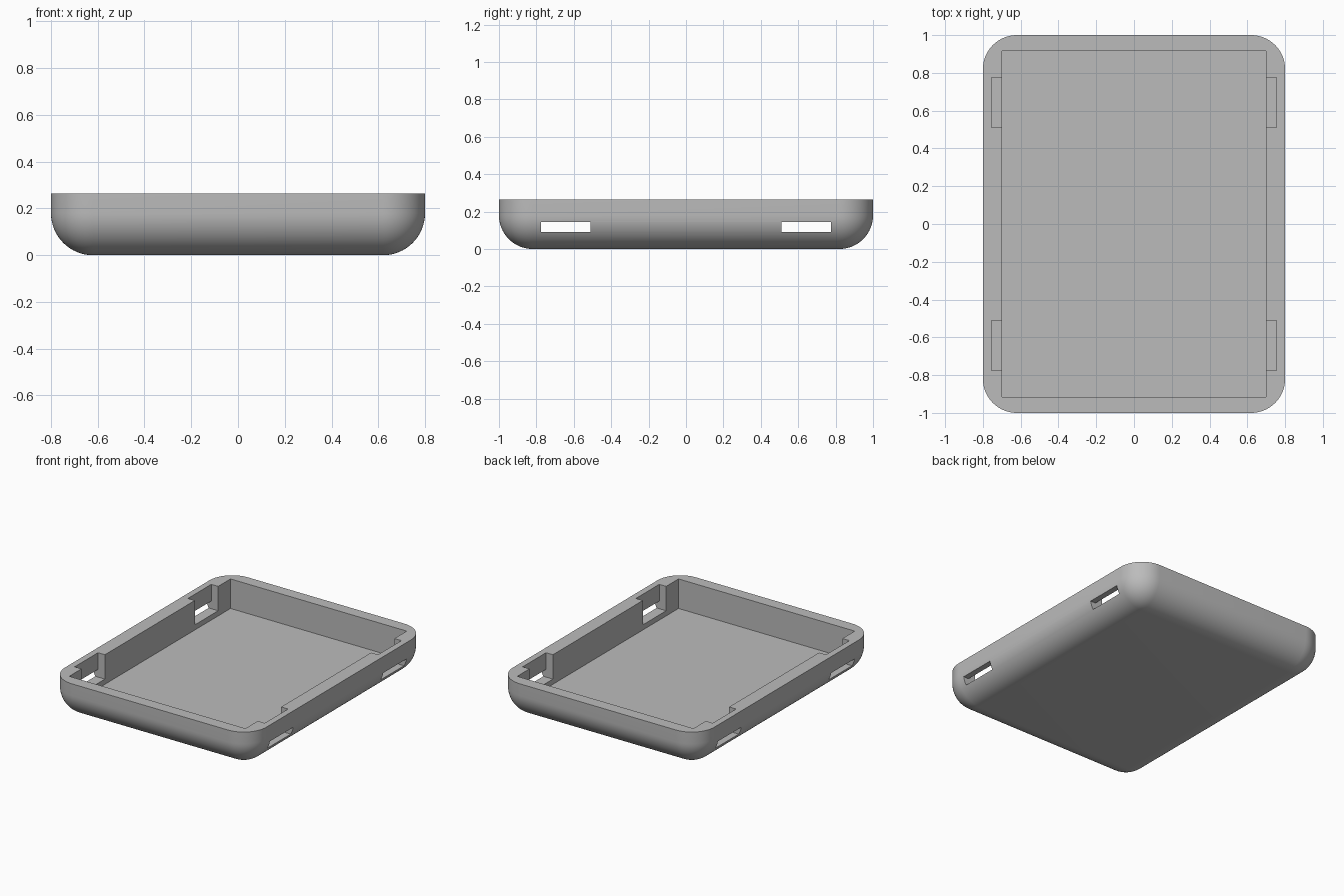
import bpy
import bmesh
from mathutils import Matrix, Vector

if "Cube" in bpy.data.objects:
    bpy.data.objects.remove(bpy.data.objects["Cube"], do_unlink=True)

WIDTH, LENGTH, HEIGHT = 1.6, 2.0, 0.265
RADIUS = 0.18
FLOOR = 0.053

grey = bpy.data.materials.new("plain grey")
grey.use_nodes = True
grey.diffuse_color = (0.5, 0.5, 0.5, 1)
grey.node_tree.nodes["Principled BSDF"].inputs["Base Color"].default_value = (0.5, 0.5, 0.5, 1)


def add_object(name, bm):
    bmesh.ops.recalc_face_normals(bm, faces=bm.faces[:])
    mesh = bpy.data.meshes.new(name)
    bm.to_mesh(mesh)
    bm.free()
    mesh.materials.append(grey)
    obj = bpy.data.objects.new(name, mesh)
    bpy.context.collection.objects.link(obj)
    return obj


def box(size, z_bottom):
    bm = bmesh.new()
    bmesh.ops.create_cube(bm, size=1)
    bmesh.ops.scale(bm, vec=size, verts=bm.verts[:])
    bmesh.ops.translate(bm, vec=(0, 0, z_bottom + size[2] / 2), verts=bm.verts[:])
    return bm


def cut(target, cutter):
    cutter.hide_render = True
    bpy.ops.object.select_all(action="DESELECT")
    target.select_set(True)
    bpy.context.view_layer.objects.active = target
    mod = target.modifiers.new("cut", "BOOLEAN")
    mod.operation = "DIFFERENCE"
    mod.solver = "EXACT"
    mod.object = cutter
    bpy.ops.object.modifier_apply(modifier=mod.name)
    bpy.data.objects.remove(cutter, do_unlink=True)


# Shell: block with rounded upright and bottom edges, flat open rim
bm = box((WIDTH, LENGTH, HEIGHT), 0)
rounded = [e for e in bm.edges if min(v.co.z for v in e.verts) < 0.01]
bmesh.ops.bevel(bm, geom=rounded, offset=RADIUS, offset_type="OFFSET",
                segments=16, profile=0.5, affect="EDGES", clamp_overlap=False)
shell = add_object("tray_shell", bm)

# Square-cornered cavity
cut(shell, add_object("cavity_cutter", box((1.4, 1.83, 0.5), FLOOR)))

# Clip pockets open to the rim, each with a slot through the side wall
profile = [(0.65, 0.09), (0.85, 0.09), (0.85, 0.145),
           (0.755, 0.145), (0.755, 0.3), (0.65, 0.3)]
for side in (-1, 1):
    for end in (-1, 1):
        bm = bmesh.new()
        face = bm.faces.new([bm.verts.new((side * x, end * 0.51, z)) for x, z in profile])
        ext = bmesh.ops.extrude_face_region(bm, geom=[face])
        moved = [g for g in ext["geom"] if isinstance(g, bmesh.types.BMVert)]
        bmesh.ops.translate(bm, vec=(0, end * 0.265, 0), verts=moved)
        cut(shell, add_object("pocket_cutter", bm))

shell.select_set(True)
bpy.context.view_layer.objects.active = shell
bpy.ops.object.shade_smooth_by_angle(angle=0.5)
